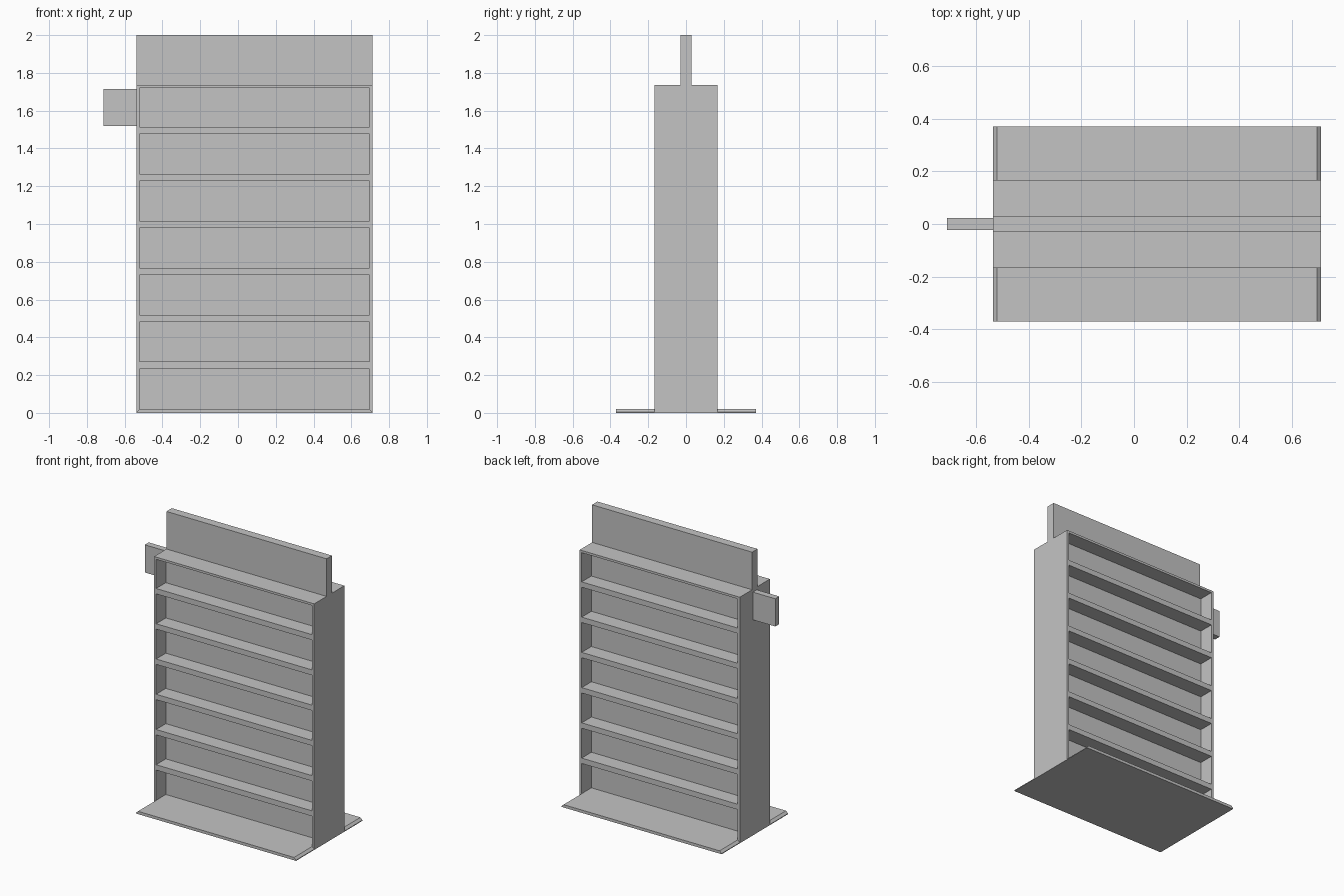
import bpy
import bmesh

cube = bpy.data.objects.get("Cube")
if cube:
    bpy.data.objects.remove(cube, do_unlink=True)

# Single flat colour
grey = bpy.data.materials.new("light grey")
grey.use_nodes = True
colour = (0.55, 0.55, 0.55, 1)
grey.diffuse_color = colour
grey.node_tree.nodes["Principled BSDF"].inputs["Base Color"].default_value = colour

# Main dimensions
LEFT, RIGHT = -0.537, 0.712
WALL = 0.016
IN_L, IN_R = LEFT + WALL, RIGHT - WALL
DEPTH, CORE, BASE_DEPTH = 0.168, 0.06, 0.37
BASE_TOP, LIP, BODY_TOP = 0.02, 0.005, 1.735
SHELVES, PITCH, THICK = 6, 0.2485, 0.038


def extrude_y(name, profile, y0, y1):
    """Solid made from an x-z outline pushed from y0 to y1."""
    bm = bmesh.new()
    face = bm.faces.new([bm.verts.new((x, y0, z)) for x, z in profile])
    out = bmesh.ops.extrude_face_region(bm, geom=[face])
    verts = [v for v in out["geom"] if isinstance(v, bmesh.types.BMVert)]
    bmesh.ops.translate(bm, verts=verts, vec=(0, y1 - y0, 0))
    bmesh.ops.recalc_face_normals(bm, faces=bm.faces)
    mesh = bpy.data.meshes.new(name)
    bm.to_mesh(mesh)
    bm.free()
    mesh.materials.append(grey)
    obj = bpy.data.objects.new(name, mesh)
    bpy.context.collection.objects.link(obj)
    return obj


def box(name, x0, x1, y0, y1, z0, z1):
    return extrude_y(name, [(x0, z0), (x1, z0), (x1, z1), (x0, z1)], y0, y1)


# Side walls, top board and central divider
box("right_side_panel", LEFT, IN_L, -DEPTH, DEPTH, 0, BODY_TOP)
box("left_side_panel", IN_R, RIGHT, -DEPTH, DEPTH, 0, BODY_TOP)
box("top_board", IN_L, IN_R, -DEPTH, DEPTH, BODY_TOP - WALL, BODY_TOP)
box("divider_panel", IN_L, IN_R, -CORE, CORE, BASE_TOP, BODY_TOP - WALL)

# Base floor between the walls, and sloped-end feet on both faces
box("base_floor", IN_L, IN_R, -DEPTH, DEPTH, 0, BASE_TOP)
foot = [(LEFT, 0), (RIGHT, 0), (RIGHT, LIP), (IN_R, BASE_TOP),
        (IN_L, BASE_TOP), (LEFT, LIP)]

# Shelves and feet repeat on the front and back
for side, sign in (("front", -1), ("back", 1)):
    extrude_y(side + "_base_foot", foot, sign * DEPTH, sign * BASE_DEPTH)
    for i in range(SHELVES):
        z = 0.233 + i * PITCH
        box(f"{side}_shelf_{i + 1}", IN_L, IN_R,
            sign * CORE, sign * DEPTH, z, z + THICK)

# Header board on top and the small flag sign on the side
box("header_board", LEFT, RIGHT, -0.03, 0.03, BODY_TOP, 2)
box("side_flag_sign", -0.712, LEFT, -0.022, 0.022, 1.52, 1.715)
